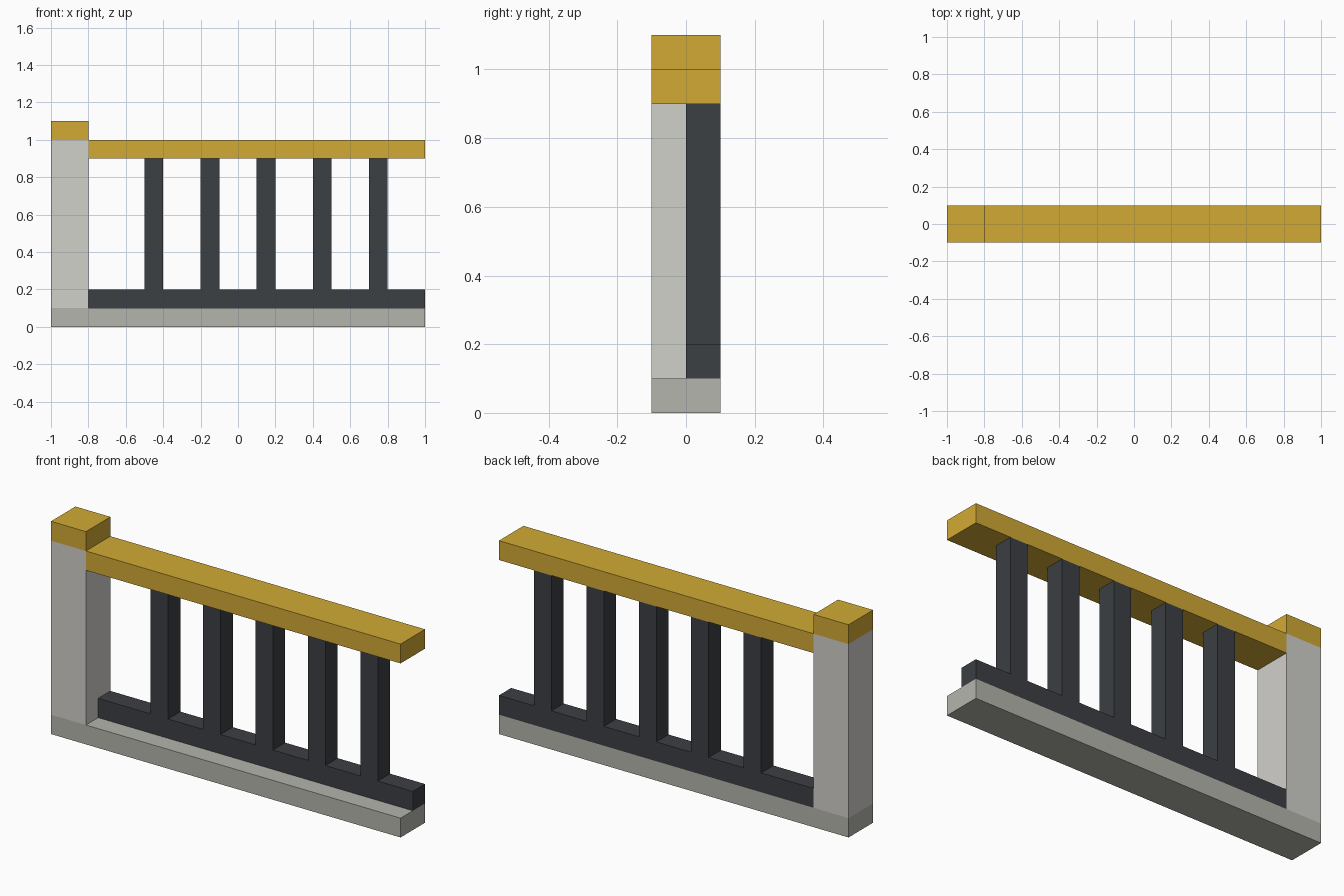
import bpy

if "Cube" in bpy.data.objects:
    bpy.data.objects.remove(bpy.data.objects["Cube"])


def material(name, rgb):
    mat = bpy.data.materials.new(name)
    mat.diffuse_color = (*rgb, 1.0)
    mat.use_nodes = True
    mat.node_tree.nodes["Principled BSDF"].inputs["Base Color"].default_value = mat.diffuse_color
    return mat


def box(name, x, y, z, mat):
    """Box spanning the given (min, max) ranges."""
    spans = (x, y, z)
    bpy.ops.mesh.primitive_cube_add(size=1, location=[(a + b) / 2 for a, b in spans])
    obj = bpy.context.object
    obj.name = name
    obj.scale = [b - a for a, b in spans]
    bpy.ops.object.transform_apply(location=False, rotation=False, scale=True)
    obj.data.materials.append(mat)
    return obj


gold = material("gold", (0.64, 0.40, 0.035))
dark = material("dark_metal", (0.045, 0.05, 0.057))
pale = material("pale_stone", (0.64, 0.635, 0.60))
stone = material("stone", (0.46, 0.46, 0.42))

FULL = (-0.1, 0.1)   # full depth
BACK = (0.0, 0.1)    # railing sits on the back half

# Base slab
box("base", (-1, 1), FULL, (0, 0.1), stone)

# End post and cap
box("post", (-1, -0.8), FULL, (0.1, 1.0), pale)
box("post_cap", (-1, -0.8), FULL, (1.0, 1.1), gold)

# Handrail and lower rail
box("handrail", (-0.8, 1), FULL, (0.9, 1.0), gold)
box("lower_rail", (-0.8, 1), BACK, (0.1, 0.2), dark)

# Evenly spaced balusters
for i in range(5):
    x = -0.5 + 0.3 * i
    box(f"baluster_{i + 1}", (x, x + 0.1), BACK, (0.2, 0.9), dark)
